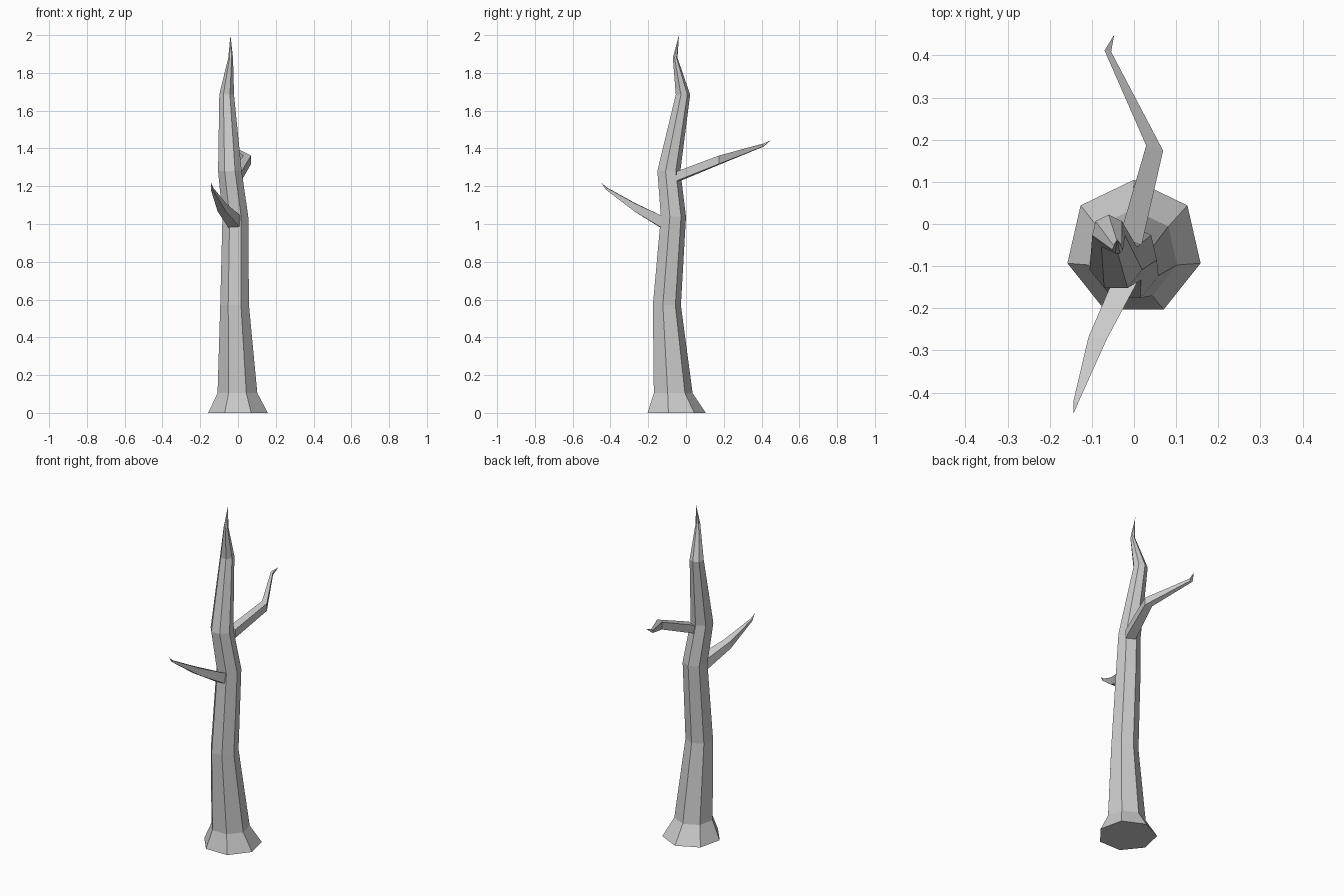
import bpy, bmesh, math
from mathutils import Vector

if "Cube" in bpy.data.objects:
    bpy.data.objects.remove(bpy.data.objects["Cube"])


def loft(name, rings, tip):
    """Skin a list of equal-sided rings, cap the base and close to a point."""
    bm = bmesh.new()
    loops = [[bm.verts.new(p) for p in ring] for ring in rings]
    n = len(loops[0])
    for a, b in zip(loops, loops[1:]):
        for i in range(n):
            j = (i + 1) % n
            bm.faces.new((a[i], a[j], b[j], b[i]))
    end = bm.verts.new(tip)
    for i in range(n):
        bm.faces.new((loops[-1][i], loops[-1][(i + 1) % n], end))
    bm.faces.new(loops[0][::-1])
    bmesh.ops.recalc_face_normals(bm, faces=bm.faces)
    mesh = bpy.data.meshes.new(name)
    bm.to_mesh(mesh)
    bm.free()
    ob = bpy.data.objects.new(name, mesh)
    bpy.context.collection.objects.link(ob)
    return ob


def trunk_ring(x, y, z, r, sides=7):
    angles = [math.pi / 2 + math.tau * i / sides for i in range(sides)]
    return [(x + r * math.cos(a), y + r * math.sin(a), z) for a in angles]


def branch_ring(centre, side, w, h):
    """Upright rectangle, half-width w along the horizontal side direction."""
    c, s, up = Vector(centre), Vector(side).normalized(), Vector((0, 0, 1))
    return [c + s * w * i + up * h * j for i, j in ((-1, -1), (1, -1), (1, 1), (-1, 1))]


# Seven-sided crooked trunk with flared foot
trunk = [(0, -0.057, 0, 0.162), (-0.003, -0.073, 0.105, 0.108),
         (-0.018, -0.105, 0.57, 0.078), (-0.014, -0.07, 1.04, 0.07),
         (-0.043, -0.094, 1.28, 0.064), (-0.06, -0.018, 1.685, 0.04),
         (-0.039, -0.058, 1.88, 0.013)]
loft("trunk", [trunk_ring(*t) for t in trunk], (-0.04, -0.037, 2.0))

# Front branch, growing out of the front trunk face
front = [((-0.017, -0.128, 1.01), (1, 0.1, 0), 0.032, 0.032),
         ((-0.086, -0.27, 1.088), (1, -0.1, 0), 0.022, 0.022),
         ((-0.138, -0.422, 1.188), (1, -0.3, 0), 0.006, 0.006)]
loft("front_branch", [branch_ring(*r) for r in front], (-0.143, -0.449, 1.22))

# Back branch, growing out of the rear right trunk face
back = [((-0.008, -0.04, 1.253), (1, -0.4, 0), 0.028, 0.025),
        ((0.049, 0.18, 1.34), (1, -0.3, 0), 0.021, 0.022),
        ((-0.062, 0.41, 1.418), (1, -0.2, 0), 0.008, 0.008)]
loft("back_branch", [branch_ring(*r) for r in back], (-0.047, 0.449, 1.443))
